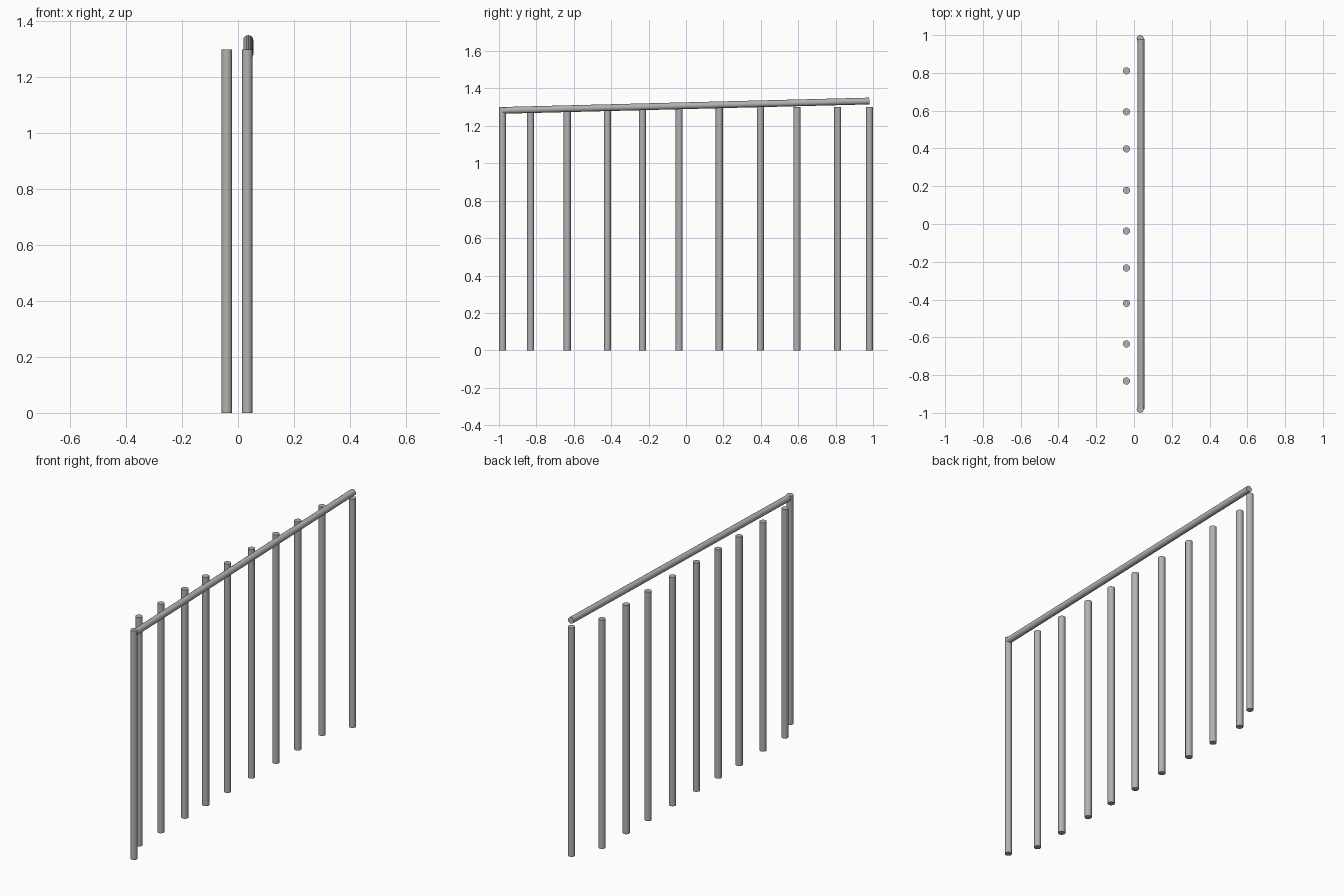
import bpy
import math
from mathutils import Vector

cube = bpy.data.objects.get("Cube")
if cube:
    bpy.data.objects.remove(cube, do_unlink=True)

RADIUS = 0.019
HEIGHT = 1.3

# Brushed grey metal shared by every part
metal = bpy.data.materials.new("grey metal")
metal.use_nodes = True
grey = (0.45, 0.45, 0.45, 1)
metal.diffuse_color = grey
metal.node_tree.nodes["Principled BSDF"].inputs["Base Color"].default_value = grey


def rod(name, start, end, radius=RADIUS):
    """Capped round bar running between two points."""
    start, end = Vector(start), Vector(end)
    axis = end - start
    bpy.ops.mesh.primitive_cylinder_add(
        vertices=16, radius=radius, depth=axis.length,
        location=(start + end) / 2,
        rotation=axis.to_track_quat('Z', 'Y').to_euler())
    bar = bpy.context.object
    bar.name = name
    bar.data.materials.append(metal)
    bpy.ops.object.shade_smooth_by_angle(angle=math.radians(40))
    return bar


# End posts
for name, y in (("front_post", -0.981), ("back_post", 0.981)):
    rod(name, (0.033, y, 0), (0.033, y, HEIGHT))

# Row of balusters set to one side of the rail
baluster_y = (-0.831, -0.635, -0.42, -0.233, -0.037, 0.178, 0.398, 0.594, 0.811)
for i, y in enumerate(baluster_y, 1):
    rod(f"baluster_{i}", (-0.04, y, 0), (-0.04, y, HEIGHT))

# Gently rising handrail
rod("handrail", (0.037, -0.98, 1.283), (0.037, 0.98, 1.333), 0.018)
